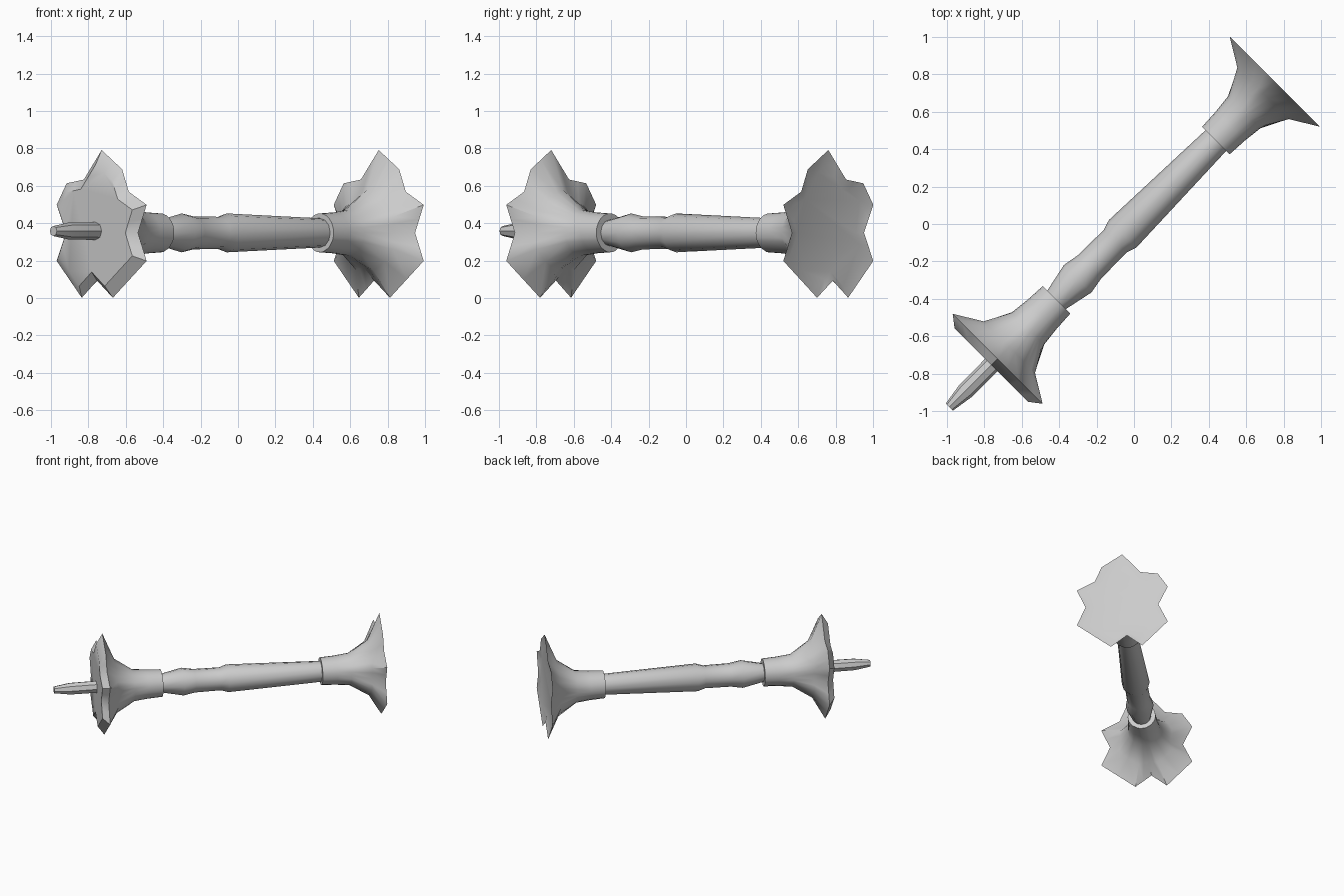
import bpy, bmesh, math

if "Cube" in bpy.data.objects:
    bpy.data.objects.remove(bpy.data.objects["Cube"])

H = math.sqrt(0.5)
CT, CZ = -0.006, 0.348      # axis offset sideways and height

# Petal outline shared by both flared ends (sideways, vertical)
PETALS = [(0, .443), (.155, .34), (.205, .22), (.34, .15), (.275, 0), (.34, -.15),
          (.085, -.347), (-.035, -.255), (-.15, -.347), (-.34, -.15),
          (-.27, 0), (-.34, .15), (-.265, .265), (-.135, .285)]


def place(s, t, z):
    """Axis distance, sideways offset, height -> world position."""
    t += CT
    return ((s + t) * H, (s - t) * H, z + CZ)


def loft(name, rings, angle=38):
    """Skin a list of (s, outline) rings and cap both ends."""
    bm = bmesh.new()
    loops = [[bm.verts.new(place(s, t, z)) for t, z in pts] for s, pts in rings]
    for a, b in zip(loops, loops[1:]):
        n = len(a)
        for i in range(n):
            j = (i + 1) % n
            bm.faces.new((a[i], a[j], b[j], b[i]))
    bm.faces.new(loops[0])
    bm.faces.new(loops[-1])
    bmesh.ops.recalc_face_normals(bm, faces=bm.faces)
    mesh = bpy.data.meshes.new(name)
    bm.to_mesh(mesh)
    bm.free()
    ob = bpy.data.objects.new(name, mesh)
    bpy.context.collection.objects.link(ob)
    bpy.ops.object.select_all(action='DESELECT')
    ob.select_set(True)
    bpy.context.view_layer.objects.active = ob
    bpy.ops.object.shade_smooth_by_angle(angle=math.radians(angle))
    return ob


def circle(r, n=12, dz=0):
    return [(r * math.cos(2 * math.pi * i / n), r * math.sin(2 * math.pi * i / n) + dz)
            for i in range(n)]


# Petal outline with edge midpoints, so the round neck has enough sides
outline = []
for i, (x, z) in enumerate(PETALS):
    x2, z2 = PETALS[(i + 1) % len(PETALS)]
    outline += [(x, z), ((x + x2) / 2, (z + z2) / 2)]


def petal_ring(base, k):
    """Ring whose radius is base + k times the petal radius."""
    out = []
    for x, z in outline:
        r = math.hypot(x, z)
        f = (base + k * r) / r
        out.append((x * f, z * f))
    return out


def flare(name, start, side, cap_step):
    rings = [(start, petal_ring(.104, 0)),
             (start + side * .11, petal_ring(.110, 0)),
             (start + side * .215, petal_ring(.122, 0)),
             (start + side * .357, petal_ring(.12, .25)),
             (start + side * .445, petal_ring(0, 1)),
             (start + side * (.445 + cap_step), petal_ring(0, .82))]
    return loft(name, rings)


# Flared ends: the near one has a raised bevelled plate, the far one a shallow dish
flare("near_flare", -.58, -1, .047)
flare("far_flare", .625, 1, -.012)

# Turned shaft
loft("shaft", [(s, circle(r)) for s, r in
               [(-.66, .062), (-.57, .072), (-.42, .104), (-.33, .088),
                (-.135, .086), (-.08, .104), (.66, .077)]])

# Tapered pin on the near plate
loft("end_pin", [(s, circle(r, 8, .01)) for s, r in
                 [(-1.0, .05), (-1.09, .047), (-1.27, .046), (-1.39, .027)]])
